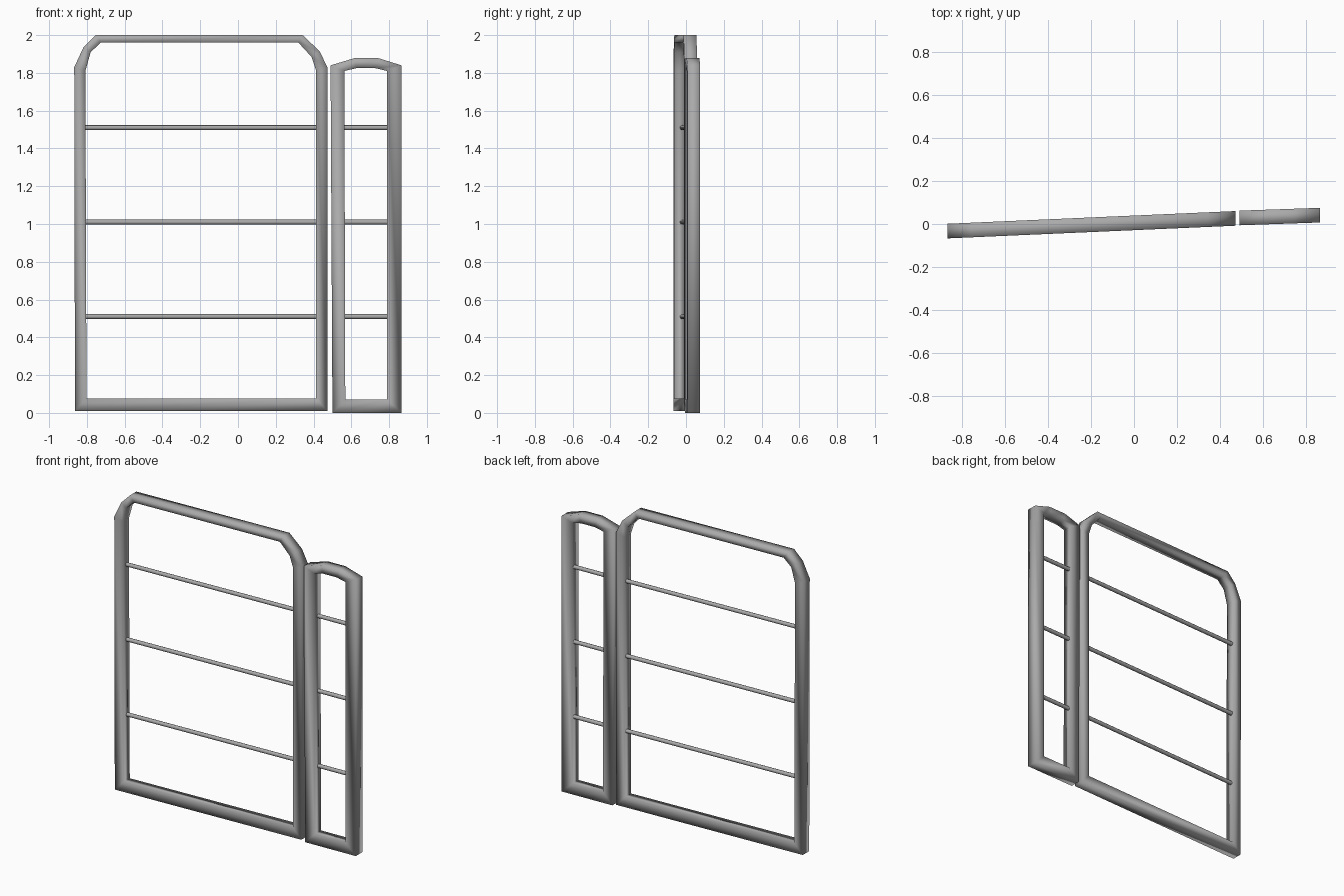
import bpy, bmesh, math
from mathutils import Vector

cube = bpy.data.objects.get("Cube")
if cube:
    bpy.data.objects.remove(cube, do_unlink=True)

# Single painted-metal material
metal = bpy.data.materials.new("grey_metal")
metal.use_nodes = True
grey = (0.4, 0.4, 0.4, 1)
metal.diffuse_color = grey
metal.node_tree.nodes["Principled BSDF"].inputs["Base Color"].default_value = grey

DEPTH = 0.034       # half the frame thickness
BAR_RADIUS = 0.013
BAR_SETBACK = 0.011
BAR_HEIGHTS = (0.51, 1.01, 1.51)


def finish(bm, name):
    bmesh.ops.recalc_face_normals(bm, faces=bm.faces)
    mesh = bpy.data.meshes.new(name)
    bm.to_mesh(mesh)
    bm.free()
    mesh.materials.append(metal)
    for poly in mesh.polygons:
        poly.use_smooth = True
    obj = bpy.data.objects.new(name, mesh)
    bpy.context.collection.objects.link(obj)
    return obj


def make_frame(name, outer, inner, plane):
    """Box-section tube mitred between an outer and an inner outline."""
    bm = bmesh.new()
    rings = []
    for (xo, zo), (xi, zi) in zip(outer, inner):
        section = ((xo, zo, -DEPTH), (xo, zo, DEPTH), (xi, zi, DEPTH), (xi, zi, -DEPTH))
        rings.append([bm.verts.new((x, plane(x) + d, z)) for x, z, d in section])
    for i, ring in enumerate(rings):
        after = rings[(i + 1) % len(rings)]
        for j in range(4):
            k = (j + 1) % 4
            bm.faces.new((ring[j], ring[k], after[k], after[j]))
    return finish(bm, name)


def make_bar(name, x0, x1, z, plane):
    """Round crossbar running along the tilted plane of its frame."""
    start = Vector((x0, plane(x0) + BAR_SETBACK, z))
    end = Vector((x1, plane(x1) + BAR_SETBACK, z))
    bm = bmesh.new()
    bmesh.ops.create_cone(bm, cap_ends=True, segments=10, radius1=BAR_RADIUS,
                          radius2=BAR_RADIUS, depth=(end - start).length)
    turn = (end - start).to_track_quat('Z', 'Y')
    for v in bm.verts:
        v.co = turn @ v.co + (start + end) / 2
    finish(bm, name)
    bpy.context.view_layer.objects.active = bpy.data.objects[name]
    bpy.ops.object.select_all(action='DESELECT')
    bpy.data.objects[name].select_set(True)
    bpy.ops.object.shade_smooth_by_angle(angle=math.radians(50))


def wide_plane(x):
    return -0.033 + 0.044 * (x + 0.87)


def narrow_plane(x):
    return 0.028 + 0.035 * (x - 0.49)


# Wide panel with clipped top corners
make_frame(
    "wide_panel_frame",
    [(-0.863, 0.01), (-0.867, 1.83), (-0.818, 1.936), (-0.755, 2.0),
     (0.342, 2.0), (0.432, 1.915), (0.473, 1.83), (0.473, 0.01)],
    [(-0.802, 0.075), (-0.808, 1.81), (-0.78, 1.91), (-0.727, 1.96),
     (0.32, 1.96), (0.389, 1.885), (0.414, 1.81), (0.414, 0.075)],
    wide_plane)

# Narrow panel with a shallow arched top
make_frame(
    "narrow_panel_frame",
    [(0.5, 0.0), (0.49, 1.84), (0.616, 1.878), (0.743, 1.878),
     (0.865, 1.84), (0.865, 0.0)],
    [(0.568, 0.07), (0.563, 1.81), (0.627, 1.825), (0.727, 1.825),
     (0.79, 1.81), (0.79, 0.07)],
    narrow_plane)

# Crossbars
for n, height in enumerate(BAR_HEIGHTS, 1):
    make_bar(f"wide_crossbar_{n}", -0.82, 0.43, height, wide_plane)
    make_bar(f"narrow_crossbar_{n}", 0.55, 0.805, height, narrow_plane)
